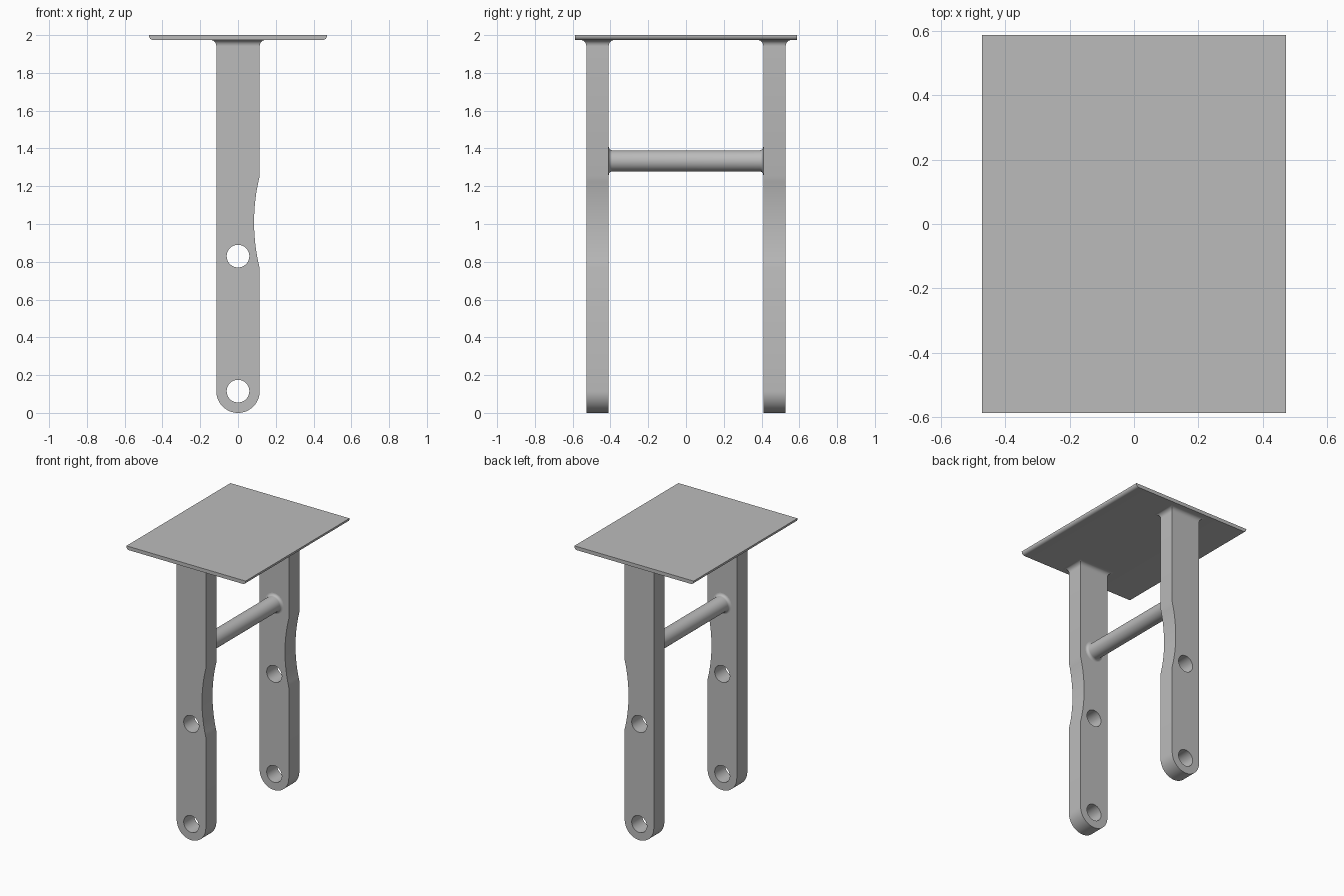
import bpy, bmesh
from math import pi, sin, cos, sqrt

cube = bpy.data.objects.get("Cube")
if cube:
    bpy.data.objects.remove(cube, do_unlink=True)

grey = bpy.data.materials.new("plain_grey")
grey.use_nodes = True
grey.diffuse_color = (0.5, 0.5, 0.5, 1)
grey.node_tree.nodes["Principled BSDF"].inputs["Base Color"].default_value = (0.5, 0.5, 0.5, 1)

PLATE_X, PLATE_Y, TOP, UNDER = 0.471, 0.587, 2.0, 1.974
LEG_W, LEG_IN, LEG_OUT = 0.115, 0.409, 0.528
LEG_Y, LEG_T = (LEG_IN + LEG_OUT) / 2, (LEG_OUT - LEG_IN) / 2
HOLE_R, HOLES = 0.06, (0.115, 0.83)
ROD_R, ROD_Z = 0.056, 1.334


def arc(cx, cz, r, a0, a1, n):
    return [(cx + r * cos(a0 + (a1 - a0) * i / n), cz + r * sin(a0 + (a1 - a0) * i / n))
            for i in range(n + 1)]


def finish(bm, name):
    bmesh.ops.recalc_face_normals(bm, faces=bm.faces)
    mesh = bpy.data.meshes.new(name)
    bm.to_mesh(mesh)
    bm.free()
    mesh.materials.append(grey)
    obj = bpy.data.objects.new(name, mesh)
    bpy.context.collection.objects.link(obj)
    return obj


def activate(obj):
    bpy.ops.object.select_all(action='DESELECT')
    obj.select_set(True)
    bpy.context.view_layer.objects.active = obj


def smooth(obj):
    activate(obj)
    bpy.ops.object.shade_smooth_by_angle(angle=pi / 6)


def loft(name, rings):
    """Bridge a list of equal-length rings and cap both ends."""
    bm = bmesh.new()
    loops = [[bm.verts.new(p) for p in ring] for ring in rings]
    n = len(loops[0])
    for a, b in zip(loops, loops[1:]):
        for i in range(n):
            j = (i + 1) % n
            bm.faces.new((a[i], a[j], b[j], b[i]))
    bm.faces.new(loops[0])
    bm.faces.new(loops[-1])
    return finish(bm, name)


def slab(name, outline, y0, y1):
    return loft(name, [[(x, y, z) for x, z in outline] for y in (y0, y1)])


def fillet(r, n=6):
    """Concave quarter round: (distance along the part, outward offset)."""
    return [(r * sin(t), r * (1 - cos(t))) for t in (pi / 2 * i / n for i in range(n + 1))]


# Top plate with rounded lower side edges
r = 0.022
outline = [(PLATE_X, TOP), (-PLATE_X, TOP)]
outline += arc(-PLATE_X + r, UNDER + r, r, pi, 1.5 * pi, 6)
outline += arc(PLATE_X - r, UNDER + r, r, 1.5 * pi, 2 * pi, 6)
smooth(slab("top_plate", outline, -PLATE_Y, PLATE_Y))

# Leg outline: rounded foot, shallow hollow on the left edge
half, depth, mid = 0.245, 0.03, 1.01
R = (half ** 2 + depth ** 2) / (2 * depth)
hollow = [(LEG_W - depth + R - sqrt(R * R - d * d), mid + d)
          for d in (half * i / 8 for i in range(-8, 9))]
leg_outline = arc(0, LEG_W, LEG_W, pi, 2 * pi, 32) + hollow
leg_outline += [(LEG_W, UNDER + 0.005), (-LEG_W, UNDER + 0.005)]

for side, label in ((-1, "front"), (1, "back")):
    y = side * LEG_Y
    leg = slab(label + "_leg", leg_outline, y - LEG_T, y + LEG_T)
    # Pin holes
    for z in HOLES:
        ring = arc(0, z, HOLE_R, 0, 2 * pi, 40)[:-1]
        cutter = slab("hole_cutter", ring, y - 0.1, y + 0.1)
        cutter.hide_render = True
        mod = leg.modifiers.new("hole", 'BOOLEAN')
        mod.operation, mod.solver, mod.object = 'DIFFERENCE', 'EXACT', cutter
        activate(leg)
        bpy.ops.object.modifier_apply(modifier=mod.name)
        bpy.data.objects.remove(cutter, do_unlink=True)
    smooth(leg)

    # Flared joint under the plate
    rings = []
    for h, off in fillet(0.03):
        a, b, z = LEG_W + off, LEG_T + off, UNDER - 0.03 + h
        rings.append([(sx * a, y + sy * b, z)
                      for sx, sy in ((-1, -1), (1, -1), (1, 1), (-1, 1))])
    smooth(loft(label + "_leg_joint", rings))

# Cross rod with flared ends
f = 0.018
end = [(LEG_IN - f + h, ROD_R + off) for h, off in fillet(f)]
profile = [(-y, rad) for y, rad in reversed(end)] + end
smooth(loft("cross_rod", [[(x, y, z) for x, z in arc(0, ROD_Z, rad, 0, 2 * pi, 40)[:-1]]
                          for y, rad in profile]))
